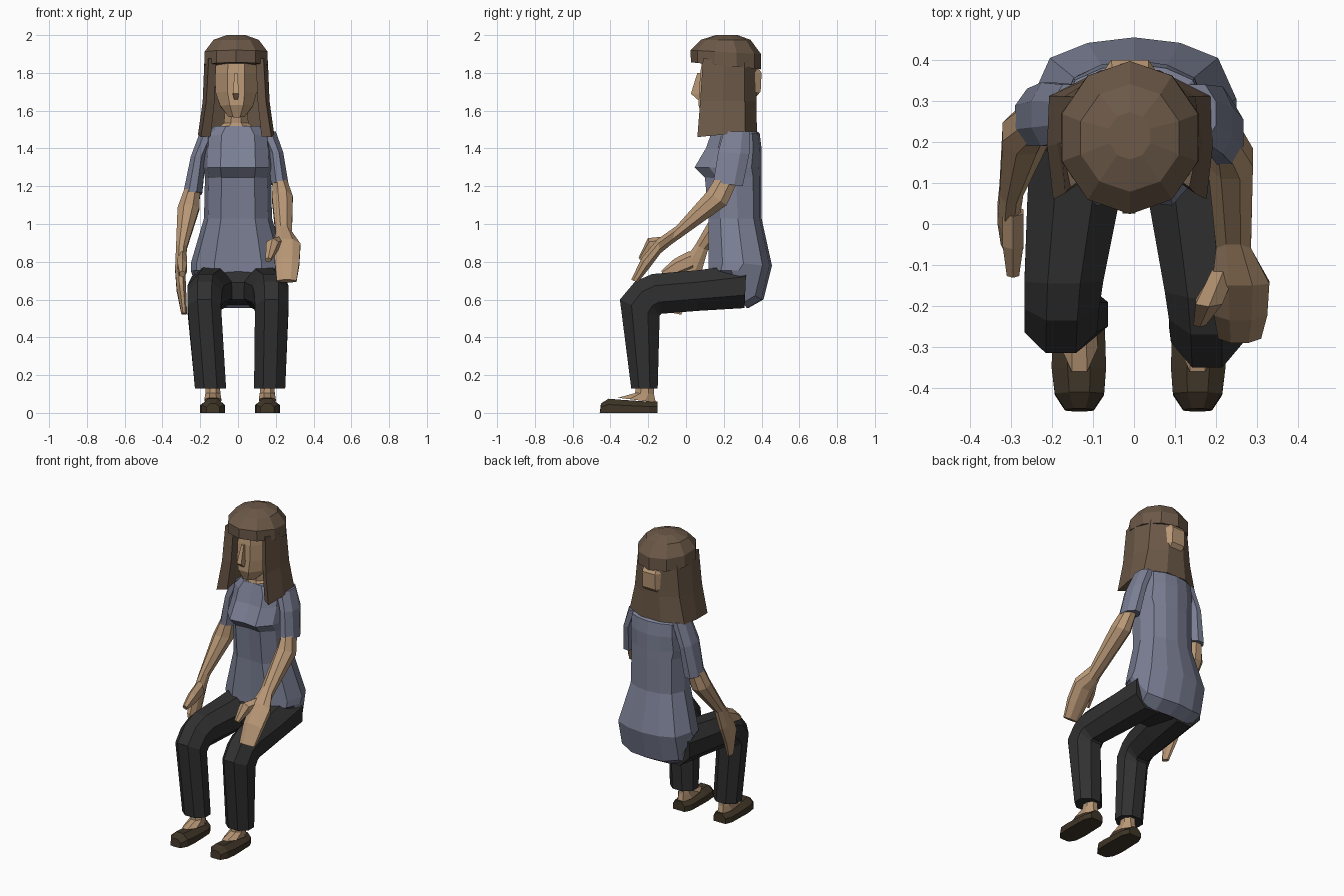
import bpy, bmesh
from math import sin, cos, pi


def material(name, rgb):
    m = bpy.data.materials.new(name)
    m.diffuse_color = (*rgb, 1)
    return m


SKIN = material("skin", (.48, .31, .18))
HAIR = material("hair", (.15, .10, .065))
SHIRT = material("shirt", (.20, .215, .30))
PANTS = material("pants", (.03, .03, .03))
SHOE = material("shoe", (.05, .035, .02))


def loft(name, rings, mat):
    """Skin a list of equal-length point rings and cap both ends."""
    bm = bmesh.new()
    rows = [[bm.verts.new(p) for p in r] for r in rings]
    n = len(rows[0])
    for a, b in zip(rows, rows[1:]):
        for i in range(n):
            j = (i + 1) % n
            bm.faces.new((a[i], a[j], b[j], b[i]))
    bm.faces.new(rows[0])
    bm.faces.new(rows[-1])
    bmesh.ops.recalc_face_normals(bm, faces=bm.faces)
    me = bpy.data.meshes.new(name)
    bm.to_mesh(me)
    bm.free()
    me.materials.append(mat)
    ob = bpy.data.objects.new(name, me)
    bpy.context.collection.objects.link(ob)
    return ob


def limb(name, sections, mat, side=1, n=8):
    """Sections: x range, then front and back (y, z) of each flat-sided ring."""
    rings = []
    k = 1 / cos(pi / n)
    for xa, xb, (ya, za), (yb, zb) in sections:
        ring = []
        for i in range(n):
            t = 2 * pi * (i + .5) / n
            c, s = cos(t) * k / 2, sin(t) * k / 2
            ring.append((side * ((xa + xb) / 2 + (xb - xa) * c),
                         (ya + yb) / 2 + (yb - ya) * s,
                         max(0, (za + zb) / 2 + (zb - za) * s)))
        rings.append(ring)
    return loft(name, rings, mat)


# Shirt body: half section (x share, depth share, hem share), mirrored
HALF = [(0, .03, 0), (.5, 0, .03), (.88, .22, -.1), (1, .55, -.1),
        (.82, .85, .85), (.45, .96, 1), (0, 1, 1)]
SECTION = HALF + [(-x, d, h) for x, d, h in HALF[-2:0:-1]]
BODY = [  # half width, front y, back y, front z, back z
    (.125, .15, .34, 1.52, 1.52), (.175, .13, .39, 1.47, 1.48),
    (.18, .105, .40, 1.40, 1.40), (.185, .045, .40, 1.30, 1.30),
    (.175, .10, .40, 1.245, 1.25), (.18, .12, .40, 1.03, 1.03),
    (.25, .12, .455, .79, .78), (.25, .12, .41, .74, .60),
    (.235, .13, .33, .735, .555)]
loft("shirt_body", [[(hx * x, yf + (yb - yf) * d, zf + (zb - zf) * h)
                     for x, d, h in SECTION] for hx, yf, yb, zf, zb in BODY], SHIRT)

# Right-hand side arm resting on the knee
limb("sleeve_a", [(.11, .20, (.20, 1.49), (.34, 1.49)),
                  (.16, .24, (.17, 1.38), (.335, 1.37)),
                  (.175, .267, (.145, 1.22), (.30, 1.20))], SHIRT)
limb("arm_a", [(.185, .255, (.16, 1.25), (.28, 1.24)),
               (.18, .29, (.11, 1.17), (.215, 1.10)),
               (.20, .285, (-.05, .99), (-.08, .89)),
               (.19, .33, (-.15, .92), (-.135, .845)),
               (.195, .325, (-.235, .82), (-.195, .765)),
               (.205, .31, (-.29, .705), (-.255, .69))], SKIN)
limb("thumb_a", [(.19, .25, (-.11, .93), (-.12, .87)),
                 (.15, .215, (-.20, .92), (-.18, .85)),
                 (.145, .175, (-.25, .82), (-.235, .80))], SKIN, n=6)

# Other arm hanging beside the thigh
limb("sleeve_b", [(.11, .20, (.20, 1.49), (.34, 1.49)),
                  (.17, .25, (.19, 1.36), (.345, 1.35)),
                  (.19, .29, (.19, 1.17), (.33, 1.15))], SHIRT, -1)
limb("arm_b", [(.20, .28, (.20, 1.20), (.31, 1.19)),
               (.205, .32, (.17, 1.10), (.28, 1.06)),
               (.27, .328, (.05, .89), (.115, .86)),
               (.28, .333, (-.03, .78), (.08, .74)),
               (.275, .325, (-.08, .68), (.025, .63)),
               (.27, .30, (-.075, .53), (-.025, .52))], SKIN, -1)
limb("thumb_b", [(.27, .32, (.02, .85), (.04, .76)),
                 (.27, .32, (-.06, .81), (-.04, .73)),
                 (.28, .31, (-.13, .75), (-.115, .72))], SKIN, -1, n=6)

# Seat of the pants
limb("pants_seat", [(-.10, .10, (.09, .60), (.31, .57)),
                    (-.20, .20, (.07, .69), (.35, .68)),
                    (-.20, .20, (.14, .76), (.35, .77))], PANTS)

# Legs, feet and shoes: knee y offset and inward shift differ per side
for tag, side, dk, dx in (("a", 1, 0, 0), ("b", -1, .035, -.022)):
    limb("pants_leg_" + tag, [
        (.0, .245, (.32, .79), (.31, .555)),
        (.035, .26, (.06, .755), (.06, .54)),
        (.075, .267, (-.18 + dk, .735), (-.13, .525)),
        (.085, .267, (-.27 + dk, .695), (-.14, .515)),
        (.09, .267, (-.35 + dk, .60), (-.14, .50)),
        (.085 + dx, .25 + dx, (-.29, .13), (-.15, .13))], PANTS, side)
    limb("foot_" + tag, [
        (.12 + dx, .19 + dx, (-.26, .17), (-.17, .17)),
        (.115 + dx, .195 + dx, (-.27, .105), (-.17, .10)),
        (.11 + dx, .20 + dx, (-.36, .08), (-.16, .055))], SKIN, side)
    limb("shoe_" + tag, [
        (.115 + dx, .20 + dx, (-.15, .06), (-.15, -.03)),
        (.095 + dx, .218 + dx, (-.20, .06), (-.19, -.03)),
        (.09 + dx, .223 + dx, (-.35, .07), (-.35, -.03)),
        (.095 + dx, .215 + dx, (-.41, .075), (-.42, -.03)),
        (.12 + dx, .19 + dx, (-.45, .05), (-.457, -.02))], SHOE, side)

# Neck, head and nose
limb("neck", [(-.12, .10, (.15, 1.50), (.34, 1.50)),
              (-.075, .055, (.16, 1.535), (.31, 1.53)),
              (-.065, .05, (.15, 1.64), (.30, 1.64))], SKIN)
limb("head", [(-.05, .035, (.09, 1.565), (.20, 1.57)),
              (-.095, .08, (.065, 1.63), (.32, 1.62)),
              (-.12, .10, (.07, 1.70), (.395, 1.70)),
              (-.12, .10, (.075, 1.80), (.40, 1.80)),
              (-.11, .095, (.09, 1.89), (.36, 1.86))], SKIN)
limb("nose", [(-.018, -.002, (.06, 1.80), (.10, 1.80)),
              (-.028, .004, (.026, 1.69), (.10, 1.685)),
              (-.02, .0, (.06, 1.66), (.10, 1.66))], SKIN, n=4)

# Hair cap with fringe
limb("hair_cap", [(-.178, .158, (.035, 1.855), (.388, 1.82)),
                  (-.176, .156, (.033, 1.92), (.388, 1.90)),
                  (-.13, .11, (.085, 1.975), (.335, 1.975)),
                  (-.06, .04, (.16, 2.0), (.27, 2.0))], HAIR, n=10)

# Long hair: U-shaped curtain flaring towards the bottom
TOP = [(.145, .09), (.168, .20), (.14, .31), (.06, .372)]
LOW = [(.187, .06), (.202, .19), (.197, .312), (.07, .375)]


def curtain(half, z_front, z_back):
    outer = half + [(-x, y) for x, y in reversed(half)]
    inner = [(x * .72, .2 + (y - .2) * .75) for x, y in reversed(outer)]
    return [(x - .01, y, z_front + (z_back - z_front) * (y - .06) / .31)
            for x, y in outer + inner]


MID = [((a + c) / 2 - .008, (b + d) / 2) for (a, b), (c, d) in zip(TOP, LOW)]
loft("hair_curtain", [curtain(TOP, 1.88, 1.85), curtain(MID, 1.65, 1.65),
                      curtain(LOW, 1.46, 1.49)], HAIR)
